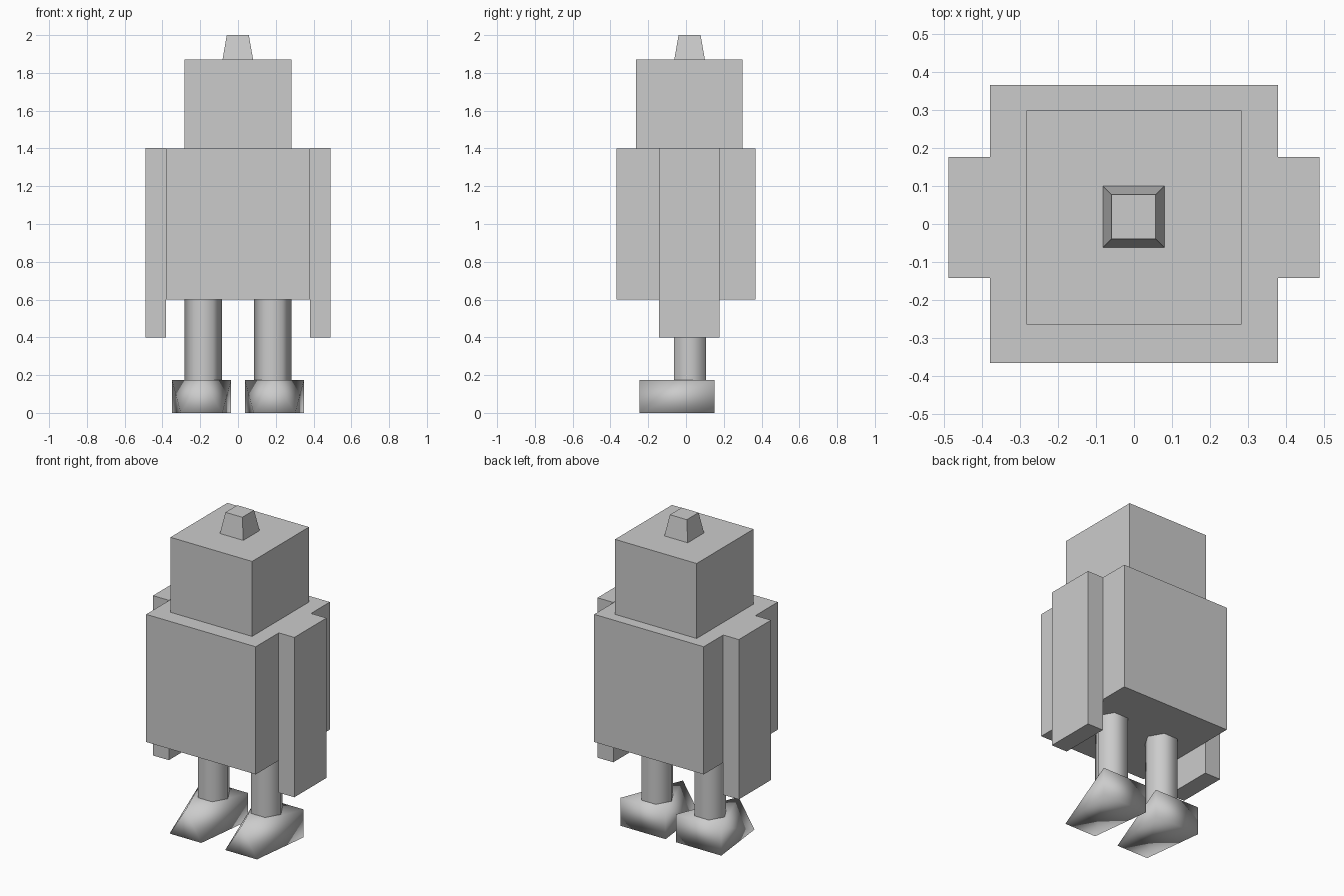
import bpy
import bmesh
import math
from mathutils import Matrix, Vector

cube = bpy.data.objects.get("Cube")
if cube:
    bpy.data.objects.remove(cube, do_unlink=True)

grey = bpy.data.materials.new("plain_grey")
grey.use_nodes = True
grey.diffuse_color = (0.6, 0.6, 0.6, 1)
grey.node_tree.nodes["Principled BSDF"].inputs["Base Color"].default_value = (0.6, 0.6, 0.6, 1)


def finish(name, bm):
    """Turn a bmesh into a named grey object."""
    bmesh.ops.recalc_face_normals(bm, faces=bm.faces)
    mesh = bpy.data.meshes.new(name)
    bm.to_mesh(mesh)
    bm.free()
    mesh.materials.append(grey)
    obj = bpy.data.objects.new(name, mesh)
    bpy.context.collection.objects.link(obj)
    return obj


def box(name, low, high, taper=1.0):
    """Box between two corners; the top is scaled by taper."""
    low, high = Vector(low), Vector(high)
    bm = bmesh.new()
    bmesh.ops.create_cube(bm, size=1)
    for v in bm.verts:
        if v.co.z > 0:
            v.co.x *= taper
            v.co.y *= taper
        v.co = (low + high) / 2 + v.co * (high - low)
    return finish(name, bm)


def leg(name, side):
    """Six-sided leg with rounded shading and flat ends."""
    bm = bmesh.new()
    bmesh.ops.create_cone(bm, cap_ends=True, segments=6, radius1=0.099,
                          radius2=0.099, depth=0.425,
                          matrix=Matrix.Rotation(math.radians(30), 4, "Z"))
    # put corners on the x axis
    if max(v.co.x for v in bm.verts) < 0.098:
        bmesh.ops.rotate(bm, verts=bm.verts, matrix=Matrix.Rotation(math.radians(30), 3, "Z"))
    bmesh.ops.translate(bm, verts=bm.verts, vec=(side * 0.184, 0.021, 0.3875))
    for f in bm.faces:
        f.smooth = abs(f.normal.z) < 0.5
    for e in bm.edges:
        e.smooth = all(f.smooth for f in e.link_faces)
    return finish(name, bm)


def foot(name, side):
    """Wedge foot: upright heel, narrow toe edge, pointed instep."""
    bm = bmesh.new()
    heel, toe = 0.15, -0.245
    points = [(0, toe, 0.175)]
    for s in (-1, 1):
        points += [(s * 0.11, toe, 0), (s * 0.157, heel, 0), (s * 0.157, heel, 0.175)]
    for x, y, z in points:
        bm.verts.new((side * 0.193 + x, y, z))
    bmesh.ops.convex_hull(bm, input=bm.verts)
    for f in bm.faces:
        f.smooth = True
    return finish(name, bm)


# Body, head and antenna
box("body", (-0.38, -0.367, 0.6), (0.38, 0.367, 1.4))
box("head", (-0.283, -0.265, 1.4), (0.283, 0.299, 1.87))
box("antenna", (-0.082, -0.062, 1.87), (0.08, 0.1, 2.0), taper=0.72)

# Arms, legs and feet
for label, side in (("left", 1), ("right", -1)):
    inner, outer = sorted((side * 0.38, side * 0.49))
    box(label + "_arm", (inner, -0.142, 0.4), (outer, 0.177, 1.402))
    leg(label + "_leg", side)
    foot(label + "_foot", side)
